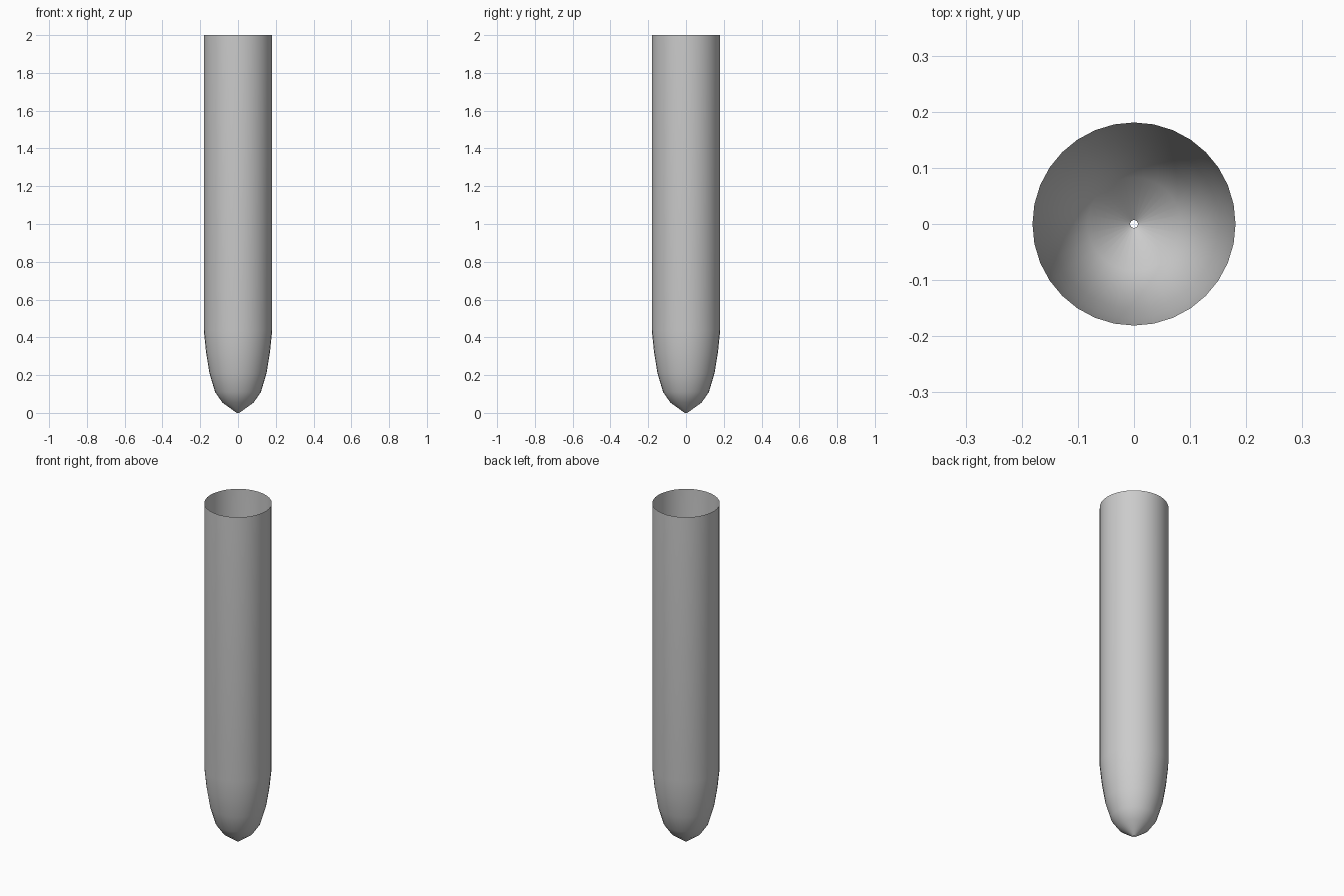
import bpy, bmesh, math

if "Cube" in bpy.data.objects:
    bpy.data.objects.remove(bpy.data.objects["Cube"])

SIDES = 32
# radius, height from the pierced tip to the open rim
PROFILE = [(0.007, 0.0), (0.083, 0.055), (0.121, 0.11), (0.151, 0.21),
           (0.169, 0.32), (0.181, 0.435), (0.181, 2.0)]

# thin open tube with a tapered end
bm = bmesh.new()
rings = []
for r, z in PROFILE:
    rings.append([bm.verts.new((r * math.cos(2 * math.pi * i / SIDES),
                                r * math.sin(2 * math.pi * i / SIDES), z))
                  for i in range(SIDES)])
for low, high in zip(rings, rings[1:]):
    for i in range(SIDES):
        j = (i + 1) % SIDES
        bm.faces.new((low[i], low[j], high[j], high[i]))

mesh = bpy.data.meshes.new("tapered_tube")
bm.to_mesh(mesh)
bm.free()
tube = bpy.data.objects.new("tapered_tube", mesh)
bpy.context.collection.objects.link(tube)

# smooth shading
for poly in mesh.polygons:
    poly.use_smooth = True
